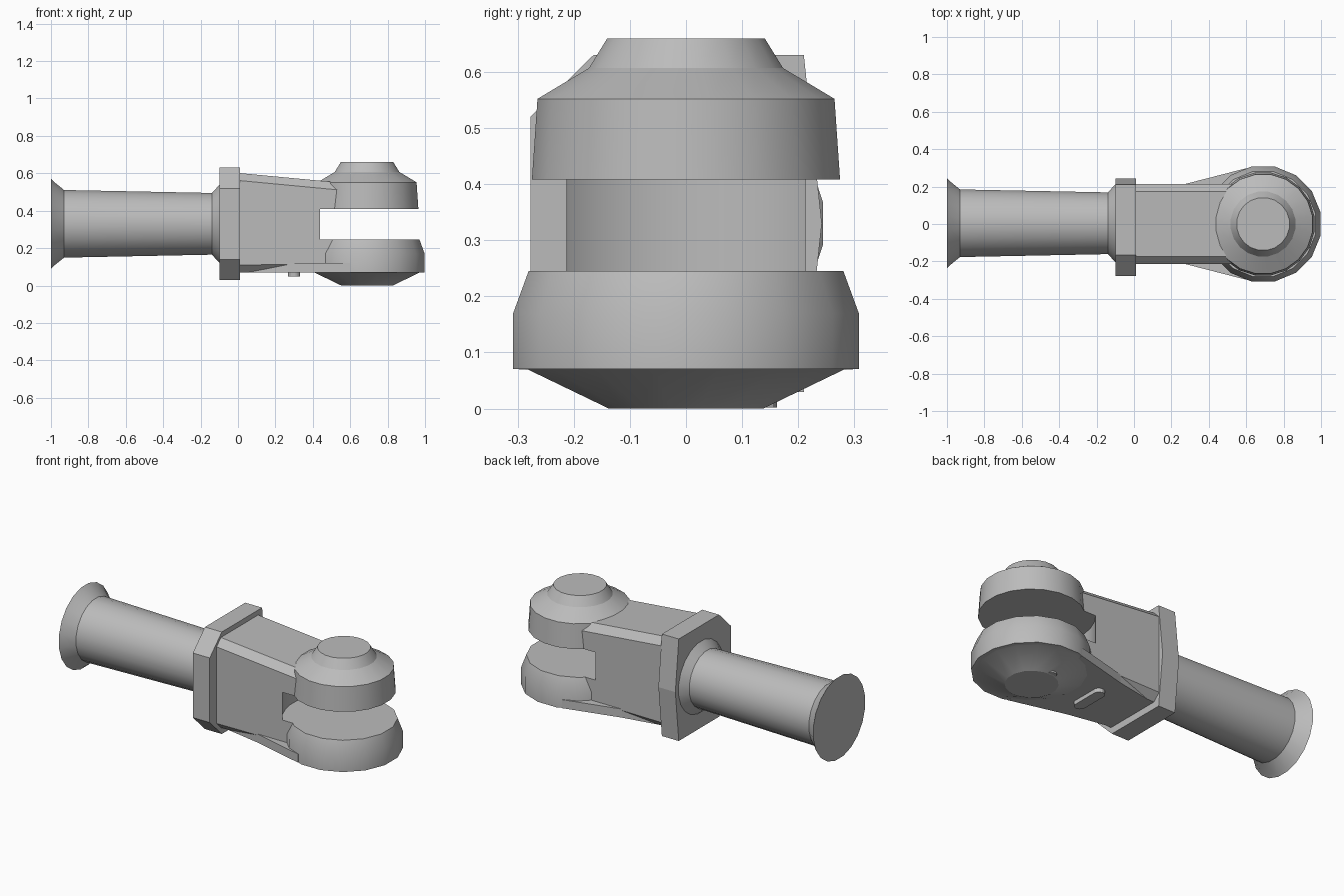
import bpy
import bmesh
import math
from mathutils import Matrix, Vector

cube = bpy.data.objects.get("Cube")
if cube:
    bpy.data.objects.remove(cube, do_unlink=True)

grey = bpy.data.materials.new("metal grey")
grey.use_nodes = True
colour = (0.5, 0.5, 0.5, 1)
grey.diffuse_color = colour
grey.node_tree.nodes["Principled BSDF"].inputs["Base Color"].default_value = colour


def finish(name, bm, smooth=None):
    bmesh.ops.recalc_face_normals(bm, faces=bm.faces)
    mesh = bpy.data.meshes.new(name)
    bm.to_mesh(mesh)
    bm.free()
    mesh.materials.append(grey)
    ob = bpy.data.objects.new(name, mesh)
    bpy.context.collection.objects.link(ob)
    if smooth:
        bpy.ops.object.select_all(action='DESELECT')
        ob.select_set(True)
        bpy.context.view_layer.objects.active = ob
        bpy.ops.object.shade_smooth_by_angle(angle=math.radians(smooth))
    return ob


def loft(name, rings, smooth=None):
    """Skin equal-length closed rings and cap both ends."""
    bm = bmesh.new()
    loops = [[bm.verts.new(p) for p in ring] for ring in rings]
    n = len(loops[0])
    for a, b in zip(loops, loops[1:]):
        for i in range(n):
            j = (i + 1) % n
            bm.faces.new((a[i], a[j], b[j], b[i]))
    bm.faces.new(loops[0])
    bm.faces.new(loops[-1])
    return finish(name, bm, smooth)


def lathe(name, profile, matrix, sides, smooth=25):
    """Revolve (height, radius) pairs about the local z axis."""
    step = math.tau / sides
    return loft(name, [[matrix @ Vector((r * math.cos((i + .5) * step),
                                         r * math.sin((i + .5) * step), h))
                        for i in range(sides)] for h, r in profile], smooth)


# Shaft with a flared end disc and a fillet against the flange
along_x = Matrix.Translation((0, 0.004, 0.33)) @ Matrix.Rotation(math.pi / 2, 4, 'Y')
lathe("shaft", [(-1, .243), (-.985, .228), (-.93, .183), (-.14, .167),
                (-.1, .21), (-.06, .21)], along_x, 20)

# Flange: chamfered at the front, faintly pointed at the back
outline = [(-.277, .14), (-.165, .03), (.21, .03), (.242, .33), (.21, .63),
           (-.165, .63), (-.277, .52)]
loft("flange", [[(x, y, z) for y, z in outline] for x in (-.1, .01)])


# Tapered body with chamfered edges
def body_ring(x, low, high):
    w, c = .213, .04
    return [(x, -w, low + c), (x, c - w, low), (x, w - c, low), (x, w, low + c),
            (x, w, high - c), (x, w - c, high), (x, c - w, high), (x, -w, high - c)]


body = loft("body", [body_ring(0, .07, .602), body_ring(.55, .075, .55)])

# Rounded slot cut between the two heads
head = Matrix.Translation((.69, 0, 0))
cutter = lathe("slot_cutter", [(.245, .33), (.408, .33)], head, 32)
cutter.hide_render = True
cutter.hide_set(True)
cut = body.modifiers.new("slot", 'BOOLEAN')
cut.object = cutter
cut.solver = 'EXACT'

# Upper and lower heads of the fork
lathe("upper_head", [(.408, .278), (.552, .268), (.607, .175), (.66, .142)], head, 20)
lathe("lower_head", [(0, .14), (.07, .288), (.071, .314), (.17, .314), (.245, .286)], head, 16)

# Flared web under the body, running tangent to the lower head
web = [(.04, -.17), (.27, -.213), (.6, -.298), (.6, .298), (.27, .213), (.04, .17)]
loft("lower_web", [[(x, y, .07) for x, y in web],
                   [(x, y, .12 if x > .1 else .08) for x, y in web]])

# Raised oblong key on the underside
key = [(.3 + .032 * math.cos(a), math.copysign(.075, math.sin(a)) + .032 * math.sin(a))
       for a in (math.tau * (i + .5) / 16 for i in range(16))]
loft("underside_key", [[(x, y, z) for x, y in key] for z in (.047, .09)])

# Small locating pip under the lower head
lathe("underside_pip", [(.002, .028), (.03, .028)], Matrix.Translation((.67, .135, 0)), 12)
